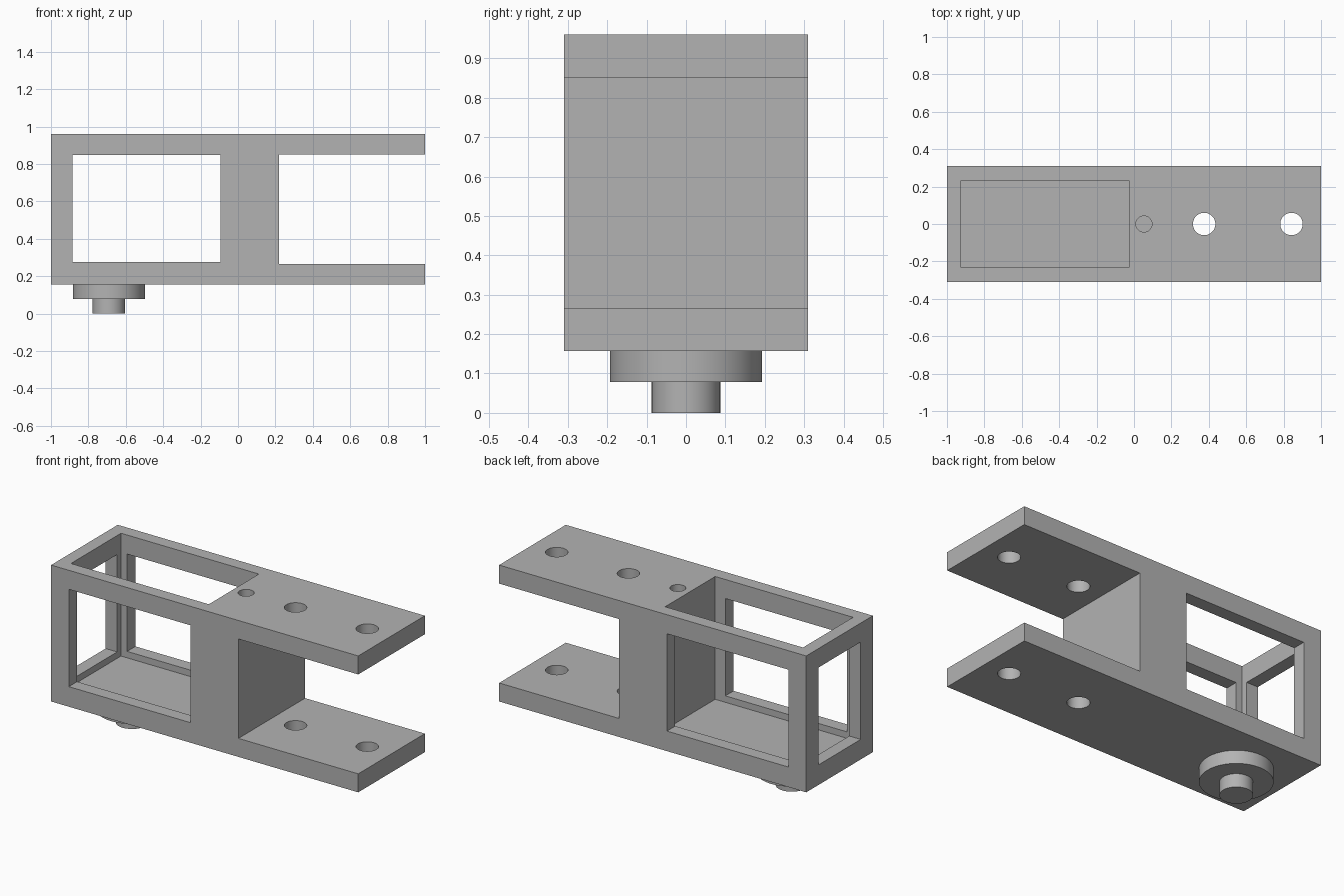
import bpy
import bmesh
import math
from mathutils import Matrix, Vector

if "Cube" in bpy.data.objects:
    bpy.data.objects.remove(bpy.data.objects["Cube"], do_unlink=True)

# One plain grey for the whole part
grey = bpy.data.materials.new("plain_grey")
grey.use_nodes = True
color = (0.45, 0.45, 0.45, 1)
grey.diffuse_color = color
grey.node_tree.nodes["Principled BSDF"].inputs["Base Color"].default_value = color


def finish(name, bm):
    bmesh.ops.recalc_face_normals(bm, faces=bm.faces)
    mesh = bpy.data.meshes.new(name)
    bm.to_mesh(mesh)
    bm.free()
    mesh.materials.append(grey)
    obj = bpy.data.objects.new(name, mesh)
    bpy.context.collection.objects.link(obj)
    return obj


def box(name, x0, x1, y, z0, z1):
    bm = bmesh.new()
    bmesh.ops.create_cube(bm, size=1)
    bmesh.ops.scale(bm, vec=(x1 - x0, 2 * y, z1 - z0), verts=bm.verts)
    bmesh.ops.translate(bm, vec=((x0 + x1) / 2, 0, (z0 + z1) / 2), verts=bm.verts)
    return finish(name, bm)


def cylinder(name, x, radius, z0, z1):
    bm = bmesh.new()
    bmesh.ops.create_cone(bm, cap_ends=True, segments=64, radius1=radius,
                          radius2=radius, depth=z1 - z0,
                          matrix=Matrix.Translation((x, 0, (z0 + z1) / 2)))
    return finish(name, bm)


def activate(obj):
    bpy.ops.object.select_all(action="DESELECT")
    obj.select_set(True)
    bpy.context.view_layer.objects.active = obj


def cut(target, cutter):
    cutter.hide_render = True
    activate(target)
    mod = target.modifiers.new("cut", "BOOLEAN")
    mod.operation = "DIFFERENCE"
    mod.solver = "EXACT"
    mod.object = cutter
    bpy.ops.object.modifier_apply(modifier=mod.name)
    bpy.data.objects.remove(cutter, do_unlink=True)


# Forked block: a fork outline extruded across the width
half_width, bottom, top = 0.31, 0.157, 0.96
outline = [(-1, bottom), (1, bottom), (1, 0.266), (0.22, 0.266),
           (0.22, 0.851), (1, 0.851), (1, top), (-1, top)]
bm = bmesh.new()
face = bm.faces.new([bm.verts.new((x, -half_width, z)) for x, z in outline])
side = bmesh.ops.extrude_face_region(bm, geom=[face])
bmesh.ops.translate(bm, vec=Vector((0, 2 * half_width, 0)),
                    verts=[v for v in side["geom"] if isinstance(v, bmesh.types.BMVert)])
body = finish("forked_frame", bm)

# Open pocket from above, then side and end windows
sill, lintel = 0.275, 0.848
cut(body, box("pocket_cutter", -0.925, -0.027, 0.233, 0.237, 1.2))
cut(body, box("side_window_cutter", -0.885, -0.093, 0.5, sill, lintel))
cut(body, box("end_window_cutter", -1.2, -0.5, 0.197, sill, lintel))

# Pin holes through both prongs and a blind hole in the solid block
for x in (0.375, 0.842):
    cut(body, cylinder("pin_hole_cutter", x, 0.06, 0, 1.2))
cut(body, cylinder("blind_hole_cutter", 0.053, 0.043, 0.6, 1.2))

# Stepped boss under the frame
flange = cylinder("boss_flange", -0.69, 0.193, 0.079, bottom)
stub = cylinder("boss_stub", -0.69, 0.087, 0, 0.079)

for obj in (body, flange, stub):
    activate(obj)
    bpy.ops.object.shade_smooth_by_angle(angle=math.radians(30))
